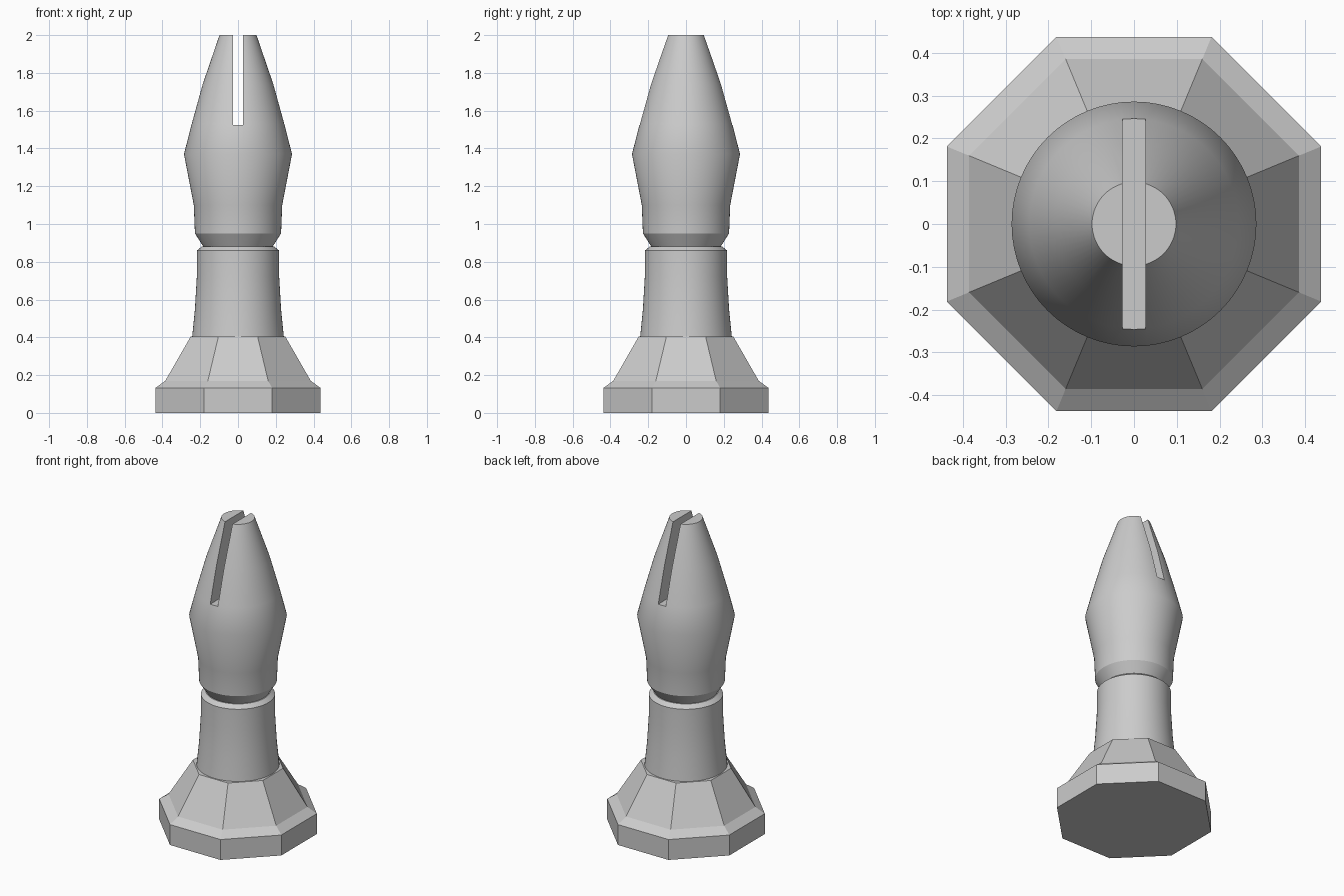
import bpy, bmesh
from math import cos, sin, pi, radians

cube = bpy.data.objects.get("Cube")
if cube:
    bpy.data.objects.remove(cube, do_unlink=True)

grey = bpy.data.materials.new("light_grey")
grey.use_nodes = True
colour = (0.6, 0.6, 0.6, 1)
grey.diffuse_color = colour
grey.node_tree.nodes["Principled BSDF"].inputs["Base Color"].default_value = colour


def turned(name, profile, sides, start=0.0, smooth_angle=None):
    """Closed solid turned around z from (radius, height) pairs."""
    bm = bmesh.new()
    rings = []
    for r, z in profile:
        angles = [start + 2 * pi * i / sides for i in range(sides)]
        rings.append([bm.verts.new((r * cos(a), r * sin(a), z)) for a in angles])
    for low, high in zip(rings, rings[1:]):
        for i in range(sides):
            j = (i + 1) % sides
            bm.faces.new((low[i], low[j], high[j], high[i]))
    bm.faces.new(rings[0][::-1])
    bm.faces.new(rings[-1])
    mesh = bpy.data.meshes.new(name)
    bm.to_mesh(mesh)
    bm.free()
    obj = bpy.data.objects.new(name, mesh)
    bpy.context.collection.objects.link(obj)
    mesh.materials.append(grey)
    if smooth_angle:
        bpy.ops.object.select_all(action="DESELECT")
        obj.select_set(True)
        bpy.context.view_layer.objects.active = obj
        bpy.ops.object.shade_smooth_by_angle(angle=radians(smooth_angle))
    return obj


# Octagonal foot: plinth, chamfer and sloping skirt (apothem to corner radius)
corner = 1 / cos(pi / 8)
foot = [(0.437, 0), (0.437, 0.132), (0.385, 0.17), (0.25, 0.405)]
turned("base", [(a * corner, z) for a, z in foot], 8, pi / 8)

# Round tapering column with a chamfered rim
turned("column", [(0.243, 0.4), (0.228, 0.55), (0.218, 0.72), (0.217, 0.86), (0.19, 0.882)],
       64, smooth_angle=30)

# Pointed head
head = turned("head", [(0.18, 0.875), (0.228, 0.95), (0.234, 1.1), (0.286, 1.37),
                       (0.245, 1.53), (0.187, 1.74), (0.098, 2.0)], 64, smooth_angle=30)

# Slot cut through the tip from front to back
bpy.ops.mesh.primitive_cube_add(size=1, location=(0, 0, 1.825))
cutter = bpy.context.object
cutter.name = "slot_cutter"
cutter.scale = (0.054, 1, 0.6)
cutter.hide_render = True
cutter.display_type = "WIRE"
cutter.data.materials.append(grey)
slot = head.modifiers.new("slot", "BOOLEAN")
slot.operation = "DIFFERENCE"
slot.solver = "EXACT"
slot.object = cutter
cutter.hide_set(True)
